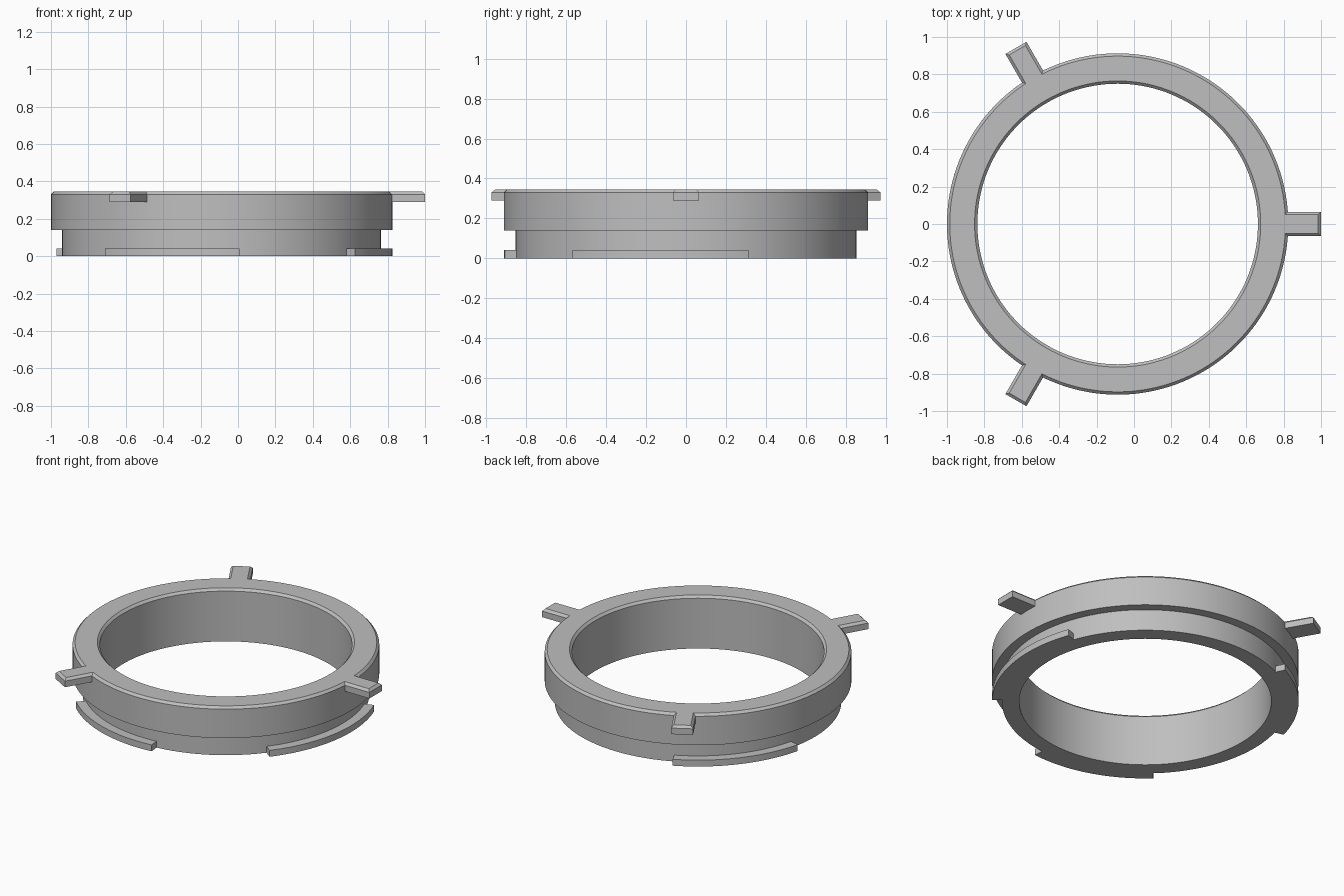
import bpy, bmesh
from math import sin, cos, radians, pi
from mathutils import Matrix

old = bpy.data.objects.get("Cube")
if old:
    bpy.data.objects.remove(old, do_unlink=True)

CENTRE_X = -0.0875     # ring axis, offset because one tab lies along +x
OUTER, NECK, BORE = 0.9125, 0.8525, 0.75
TOP, SHOULDER = 0.345, 0.14
CHAMFER = 0.015

grey = bpy.data.materials.new("plain grey")
grey.use_nodes = True
colour = (0.52, 0.52, 0.52, 1)
grey.diffuse_color = colour
grey.node_tree.nodes["Principled BSDF"].inputs["Base Color"].default_value = colour


def finish(name, bm):
    """Turn a bmesh into a shaded object on the ring axis."""
    bmesh.ops.recalc_face_normals(bm, faces=bm.faces[:])
    mesh = bpy.data.meshes.new(name)
    bm.to_mesh(mesh)
    bm.free()
    mesh.materials.append(grey)
    obj = bpy.data.objects.new(name, mesh)
    obj.location.x = CENTRE_X
    bpy.context.collection.objects.link(obj)
    bpy.ops.object.select_all(action='DESELECT')
    obj.select_set(True)
    bpy.context.view_layer.objects.active = obj
    bpy.ops.object.shade_smooth_by_angle(angle=radians(25))
    return obj


def sweep(name, profile, start, end, steps):
    """Sweep a closed (radius, height) profile around z between two angles."""
    bm = bmesh.new()
    full = abs(end - start) >= 360
    rings = []
    for i in range(steps if full else steps + 1):
        a = radians(start + (end - start) * i / steps)
        rings.append([bm.verts.new((r * cos(a), r * sin(a), z)) for r, z in profile])
    pairs = list(zip(rings, rings[1:]))
    if full:
        pairs.append((rings[-1], rings[0]))
    for p, q in pairs:
        for j in range(len(profile)):
            k = (j + 1) % len(profile)
            bm.faces.new((p[j], q[j], q[k], p[k]))
    if not full:
        bm.faces.new(rings[0])
        bm.faces.new(rings[-1])
    return finish(name, bm)


def tab(name, angle):
    """Radial grip block with chamfered top and outer edges."""
    inner, tip, width, height = 0.892, 1.0875, 0.13, 0.055
    bm = bmesh.new()
    bmesh.ops.create_cube(bm, size=1, matrix=Matrix.Translation(
        ((inner + tip) / 2, 0, TOP - height / 2)) @ Matrix.Diagonal((tip - inner, width, height, 1)))
    edges = []
    for e in bm.edges:
        mid = (e.verts[0].co + e.verts[1].co) / 2
        if mid.z > TOP - 0.001 and mid.x > inner + 0.001:
            edges.append(e)
    bmesh.ops.bevel(bm, geom=edges, offset=CHAMFER, segments=1, affect='EDGES')
    bmesh.ops.rotate(bm, verts=bm.verts[:], cent=(0, 0, 0),
                     matrix=Matrix.Rotation(radians(angle), 3, 'Z'))
    return finish(name, bm)


# Main ring: wide collar above a narrower neck, with chamfered upper rims
sweep("ring_body", [
    (BORE, 0), (NECK, 0), (NECK, SHOULDER), (OUTER, SHOULDER),
    (OUTER, TOP - CHAMFER), (OUTER - CHAMFER, TOP),
    (BORE + CHAMFER, TOP), (BORE, TOP - CHAMFER)], 0, 360, 144)

# Three grip tabs around the collar
for n, angle in enumerate((0, 120, 240), 1):
    tab(f"grip_tab_{n}", angle)

# Three unevenly spaced locking lugs around the foot of the neck
lug_profile = [(NECK - 0.01, 0), (OUTER, 0), (OUTER, 0.042), (NECK - 0.01, 0.042)]
for n, (start, end) in enumerate(((-38.5, 20), (115.5, 165.5), (-133, -84)), 1):
    sweep(f"locking_lug_{n}", lug_profile, start, end, 24)
